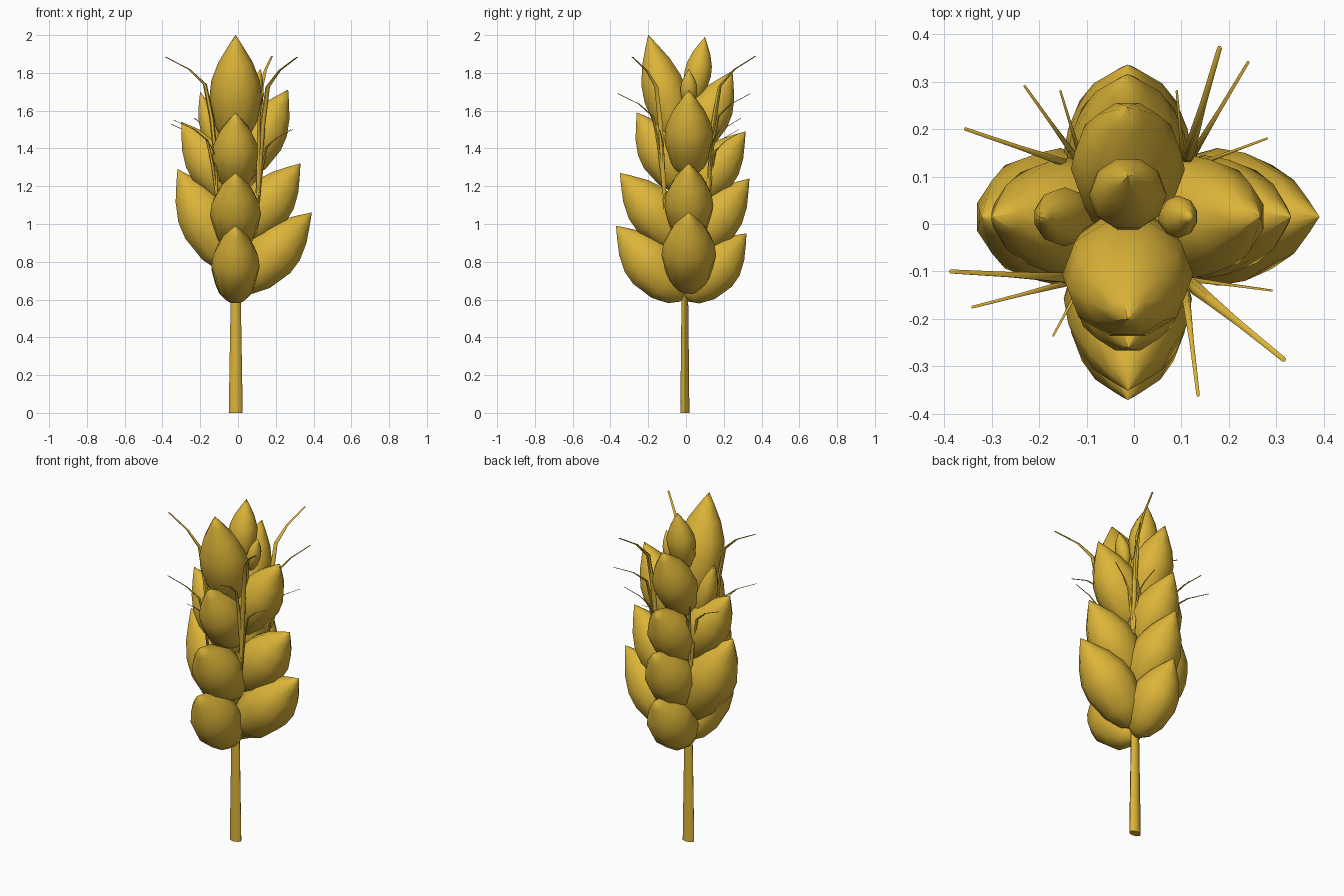
import bpy, bmesh, math
from mathutils import Vector

if "Cube" in bpy.data.objects:
    bpy.data.objects.remove(bpy.data.objects["Cube"])

gold = bpy.data.materials.new("wheat gold")
gold.diffuse_color = (0.72, 0.46, 0.04, 1)
gold.use_nodes = True
gold.node_tree.nodes["Principled BSDF"].inputs["Base Color"].default_value = gold.diffuse_color


def loft(name, rings, smooth=60):
    """Skin a list of rings (lists of points) into a closed object."""
    bm = bmesh.new()
    loops = [[bm.verts.new(p) for p in ring] for ring in rings]
    n = len(loops[0])
    for a, b in zip(loops, loops[1:]):
        for i in range(n):
            j = (i + 1) % n
            bm.faces.new((a[i], a[j], b[j], b[i]))
    bm.faces.new(loops[0][::-1])
    bm.faces.new(loops[-1])
    bmesh.ops.remove_doubles(bm, verts=bm.verts, dist=0.0005)
    bmesh.ops.recalc_face_normals(bm, faces=bm.faces)
    me = bpy.data.meshes.new(name)
    bm.to_mesh(me)
    bm.free()
    me.materials.append(gold)
    ob = bpy.data.objects.new(name, me)
    bpy.context.collection.objects.link(ob)
    bpy.context.view_layer.objects.active = ob
    ob.select_set(True)
    bpy.ops.object.shade_smooth_by_angle(angle=math.radians(smooth))
    ob.select_set(False)
    return ob


def ring(c, a, b, n):
    return [c + a * math.cos(2 * math.pi * i / n) + b * math.sin(2 * math.pi * i / n)
            for i in range(n)]


# Kernel outline: position along axis, relative radius
PROFILE = [(0, 0.12), (0.07, 0.5), (0.22, 0.83), (0.45, 1.0), (0.6, 0.93),
           (0.76, 0.66), (0.9, 0.29), (1, 0.006)]


def kernel(name, base, tip, side, width, depth):
    base, tip = Vector(base), Vector(tip)
    axis = (tip - base).normalized()
    out = axis.cross(side).normalized()
    loft(name, [ring(base.lerp(tip, t), side * width * r, out * depth * r, 10)
                for t, r in PROFILE])


# Kernel rows: base offset, base z, tip offset, tip z, half width, half depth
ROWS = {
    "front": ((0, -1), [(0.02, 0.60, 0.37, 0.99, .128, .145), (0.0, 0.87, 0.35, 1.27, .135, .14),
                        (0.0, 1.17, 0.26, 1.59, .125, .13), (0.03, 1.40, 0.20, 2.00, .138, .122)]),
    "back": ((0, 1), [(0.0, 0.60, 0.32, 0.95, .128, .14), (0.0, 0.84, 0.335, 1.24, .135, .14),
                      (0.0, 1.10, 0.315, 1.49, .128, .13), (0.01, 1.36, 0.245, 1.81, .12, .12),
                      (0.03, 1.63, 0.10, 1.99, .082, .075)]),
    "right": ((1, 0), [(0.0, 0.65, 0.39, 1.06, .145, .145), (0.0, 0.91, 0.33, 1.32, .13, .14),
                       (0.0, 1.24, 0.265, 1.71, .13, .13), (0.07, 1.62, 0.12, 1.82, .045, .038)]),
    "left": ((-1, 0), [(0.02, 0.75, 0.32, 1.29, .145, .15), (0.0, 1.10, 0.30, 1.54, .125, .13),
                       (0.10, 1.34, 0.20, 1.70, .062, .056)]),
}
for row, ((dx, dy), kernels) in ROWS.items():
    side = Vector((-dy, dx, 0))
    ox, oy = (-0.013, 0) if dx == 0 else (0, 0.015)
    for i, (b, bz, t, tz, w, d) in enumerate(kernels):
        kernel(f"{row}_kernel_{i + 1}", (ox + dx * b, oy + dy * b, bz),
               (ox + dx * t, oy + dy * t, tz), side, w, d)

# Stem, running up inside the ear
loft("stem", [ring(Vector((-0.012, -0.006, z)), Vector((a, 0, 0)), Vector((0, b, 0)), 8)
              for z, a, b in [(0, .037, .024), (0.3, .032, .021), (0.65, .026, .017), (1.7, .02, .015)]])

# Awns: thin bristles between the rows, tip position and thickness
AWNS = [(.18, .37, 1.89, .009), (.24, .34, 1.69, .006), (.28, .18, 1.50, .004),
        (.09, .28, 1.48, .004), (-.23, .29, 1.56, .005), (-.155, .28, 1.50, .004),
        (-.355, .20, 1.53, .006), (-.385, -.10, 1.885, .008), (-.34, -.175, 1.55, .005),
        (-.17, -.235, 1.45, .004), (.135, -.36, 1.69, .006), (.315, -.285, 1.885, .009),
        (.29, -.14, 1.50, .004)]
for k, (x, y, z, r) in enumerate(AWNS):
    length = 0.42 + (r - .004) * 60
    bx, by = math.copysign(.105, x), math.copysign(.115, y)
    path = [(0.0, 1.0, 1.4), (0.12, 0.5, 1.6), (0.25, 0.22, 1.3), (0.55, 0.1, 0.8), (1.0, 0.0, 0.6)]
    rings = []
    for s, drop, thick in path:
        c = Vector((bx + (x - bx) * s, by + (y - by) * s, z - length * drop))
        rings.append(ring(c, Vector((r * thick, 0, 0)), Vector((0, r * thick, 0)), 6))
    loft(f"awn_{k + 1}", rings)
